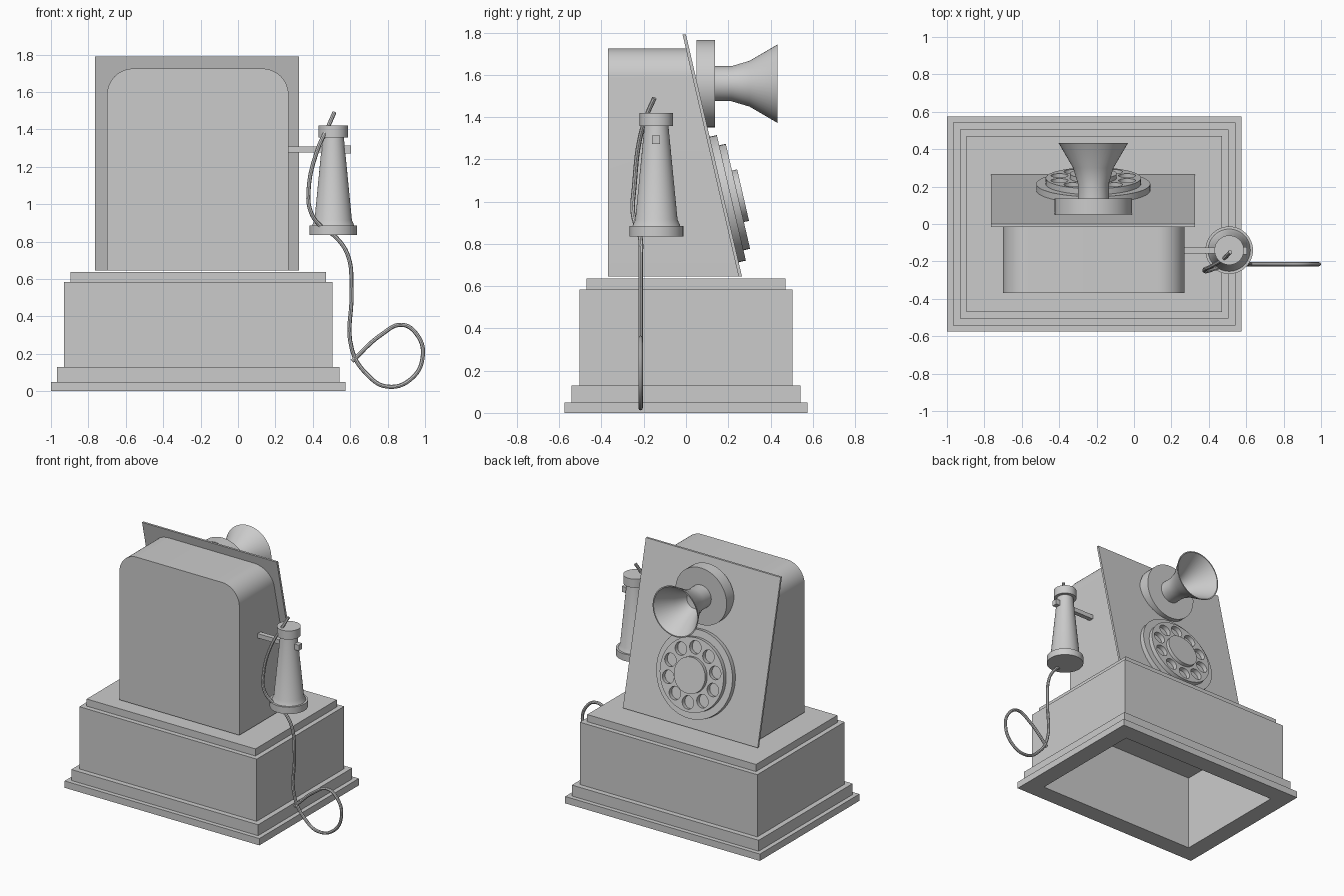
import bpy, bmesh, math
from mathutils import Matrix, Vector

default = bpy.data.objects.get("Cube")
if default:
    bpy.data.objects.remove(default, do_unlink=True)

GREY = (0.6, 0.6, 0.6, 1.0)
mat = bpy.data.materials.new("light_grey")
mat.use_nodes = True
mat.diffuse_color = GREY
mat.node_tree.nodes["Principled BSDF"].inputs["Base Color"].default_value = GREY

MID = -0.2125                      # x centre of the cabinet
SLOPE = math.atan2(0.265, 1.145)   # lean of the face plate


def face_y(z):
    """Depth of the face plate's outer surface at height z."""
    return (1.79 - z) * math.tan(SLOPE)


def add_object(name, mesh, smooth=False):
    obj = bpy.data.objects.new(name, mesh)
    bpy.context.collection.objects.link(obj)
    mesh.materials.clear()
    mesh.materials.append(mat)
    if smooth:
        bpy.ops.object.select_all(action="DESELECT")
        obj.select_set(True)
        bpy.context.view_layer.objects.active = obj
        bpy.ops.object.shade_smooth_by_angle(angle=math.radians(35))
    return obj


def from_bmesh(name, bm, smooth=False):
    bmesh.ops.remove_doubles(bm, verts=bm.verts, dist=1e-5)
    bmesh.ops.recalc_face_normals(bm, faces=bm.faces)
    mesh = bpy.data.meshes.new(name)
    bm.to_mesh(mesh)
    bm.free()
    return add_object(name, mesh, smooth)


def loft(name, rings, smooth=False):
    """Join rings of points into a closed skin, capped at both ends."""
    bm = bmesh.new()
    loops = [[bm.verts.new(p) for p in ring] for ring in rings]
    n = len(loops[0])
    for a, b in zip(loops, loops[1:]):
        for i in range(n):
            j = (i + 1) % n
            bm.faces.new((a[i], a[j], b[j], b[i]))
    bm.faces.new(loops[0])
    bm.faces.new(loops[-1])
    return from_bmesh(name, bm, smooth)


def lathe(name, profile, origin, tilt=0.0, steps=48):
    """Spin (radius, height) points about z, then lean the axis towards +y."""
    bm = bmesh.new()
    verts = [bm.verts.new((r, 0, h)) for r, h in profile]
    edges = [bm.edges.new(pair) for pair in zip(verts, verts[1:])]
    bmesh.ops.spin(bm, geom=verts + edges, cent=(0, 0, 0), axis=(0, 0, 1),
                   angle=math.tau, steps=steps)
    place = Matrix.Translation(origin) @ Matrix.Rotation(-tilt, 4, "X")
    bm.transform(place)
    return from_bmesh(name, bm, True)


def disc(name, radius, low, high, origin, tilt):
    return lathe(name, [(0, low), (radius, low), (radius, high), (0, high)], origin, tilt)


def box(name, lo, hi):
    def ring(x):
        return [(x, lo[1], lo[2]), (x, hi[1], lo[2]), (x, hi[1], hi[2]), (x, lo[1], hi[2])]
    return loft(name, [ring(lo[0]), ring(hi[0])])


# Stepped plinth, hollow underneath
def plinth_ring(inset, z):
    hx, hy = 0.7875 - inset, 0.575 - inset
    return [(MID + sx * hx, sy * hy, z) for sx, sy in ((-1, -1), (1, -1), (1, 1), (-1, 1))]


steps = [(0.13, 0.56), (0.13, 0), (0, 0), (0, 0.05), (0.032, 0.05), (0.032, 0.13),
         (0.07, 0.13), (0.07, 0.585), (0.105, 0.585), (0.105, 0.637)]
loft("plinth", [plinth_ring(*s) for s in steps])

# Cabinet with rounded top corners and a leaning front
HALF, TOP, BOTTOM, RAD = 0.485, 1.725, 0.645, 0.14
outline = [(-HALF, BOTTOM), (HALF, BOTTOM)]
for side, start in ((1, 0), (-1, 90)):
    for i in range(13):
        a = math.radians(start + 7.5 * i)
        outline.append((side * (HALF - RAD) + RAD * math.cos(a), TOP - RAD + RAD * math.sin(a)))
loft("cabinet", [[(MID - 0.0025 + x, -0.37, z) for x, z in outline],
                 [(MID - 0.0025 + x, face_y(z) - 0.01, z) for x, z in outline]], True)

# Leaning face plate
loft("face_plate", [[(x, face_y(z) - back, z)
                     for z, back in ((1.79, 0), (0.645, 0), (0.645, 0.016), (1.79, 0.016))]
                    for x in (-0.765, 0.325)])

# Mouthpiece: round mount and flared horn pointing out of the face
QUARTER = math.pi / 2
mouth = Vector((MID - 0.005, 0, 1.558))
disc("mouthpiece_mount", 0.207, 0.05, 0.137, mouth, QUARTER)
horn = [(0, 0.13), (0.083, 0.13), (0.083, 0.215), (0.108, 0.30), (0.185, 0.432),
        (0.177, 0.432), (0.098, 0.30), (0.06, 0.215), (0, 0.205)]
lathe("mouthpiece_horn", horn, mouth, QUARTER)

# Dial on the face plate
LEAN = QUARTER - SLOPE
dial = Vector((MID - 0.005, face_y(1.01), 1.01))
disc("dial_back", 0.305, 0, 0.035, dial, LEAN)
disc("dial_hub", 0.125, 0.03, 0.092, dial, LEAN)


# Finger wheel: a filled flat curve with ten holes
def add_circle(curve, x, y, r, n):
    spline = curve.splines.new("POLY")
    spline.points.add(n - 1)
    for i, p in enumerate(spline.points):
        a = math.tau * i / n
        p.co = (x + r * math.cos(a), y + r * math.sin(a), 0, 1)
    spline.use_cyclic_u = True


def curve_to_mesh(name, curve, place, smooth):
    temp = bpy.data.objects.new(name + "_curve", curve)
    bpy.context.collection.objects.link(temp)
    bpy.context.view_layer.update()
    graph = bpy.context.evaluated_depsgraph_get()
    mesh = bpy.data.meshes.new_from_object(temp.evaluated_get(graph))
    bpy.data.objects.remove(temp, do_unlink=True)
    mesh.transform(place)
    mesh.name = name
    return add_object(name, mesh, smooth)


wheel = bpy.data.curves.new("finger_wheel", "CURVE")
wheel.dimensions = "2D"
wheel.fill_mode = "BOTH"
wheel.extrude = 0.016
add_circle(wheel, 0, 0, 0.255, 48)
for k in range(10):
    a = QUARTER + math.tau * k / 10
    add_circle(wheel, 0.19 * math.cos(a), 0.19 * math.sin(a), 0.046, 24)
place = Matrix.Translation(dial) @ Matrix.Rotation(-LEAN, 4, "X") @ Matrix.Translation((0, 0, 0.051))
curve_to_mesh("finger_wheel", wheel, place, True)

# Hook arm and its end stop
box("hook_arm", (0.26, -0.159, 1.276), (0.58, -0.125, 1.308))
box("hook_stop", (0.57, -0.162, 1.272), (0.605, -0.122, 1.313))

# Receiver hanging on the hook
receiver = [(0, 0.835), (0.127, 0.835), (0.127, 0.885), (0.113, 0.885), (0.1, 0.915),
            (0.057, 1.357), (0.079, 1.357), (0.079, 1.42), (0, 1.42)]
lathe("receiver", receiver, Vector((0.509, -0.14, 0)))

# Cord: out of the receiver, down the side and around in a loop
path = [(0.515, -0.15, 1.49), (0.48, -0.185, 1.41), (0.425, -0.22, 1.29), (0.377, -0.245, 1.07),
        (0.39, -0.252, 0.957), (0.445, -0.235, 0.88), (0.527, -0.215, 0.82),
        (0.59, -0.215, 0.72), (0.607, -0.215, 0.54)]
loop = [(0.61, 0.22), (0.69, 0.09), (0.795, 0.025), (0.925, 0.065), (0.988, 0.19),
        (0.955, 0.305), (0.875, 0.355), (0.77, 0.305), (0.61, 0.16)]
path += [(x, -0.215, z) for x, z in loop]
cord = bpy.data.curves.new("cord", "CURVE")
cord.dimensions = "3D"
cord.bevel_depth = 0.011
cord.bevel_resolution = 2
cord.resolution_u = 6
cord.use_fill_caps = True
spline = cord.splines.new("BEZIER")
spline.bezier_points.add(len(path) - 1)
for point, co in zip(spline.bezier_points, path):
    point.co = co
    point.handle_left_type = point.handle_right_type = "AUTO"
curve_to_mesh("cord", cord, Matrix.Identity(4), True)
